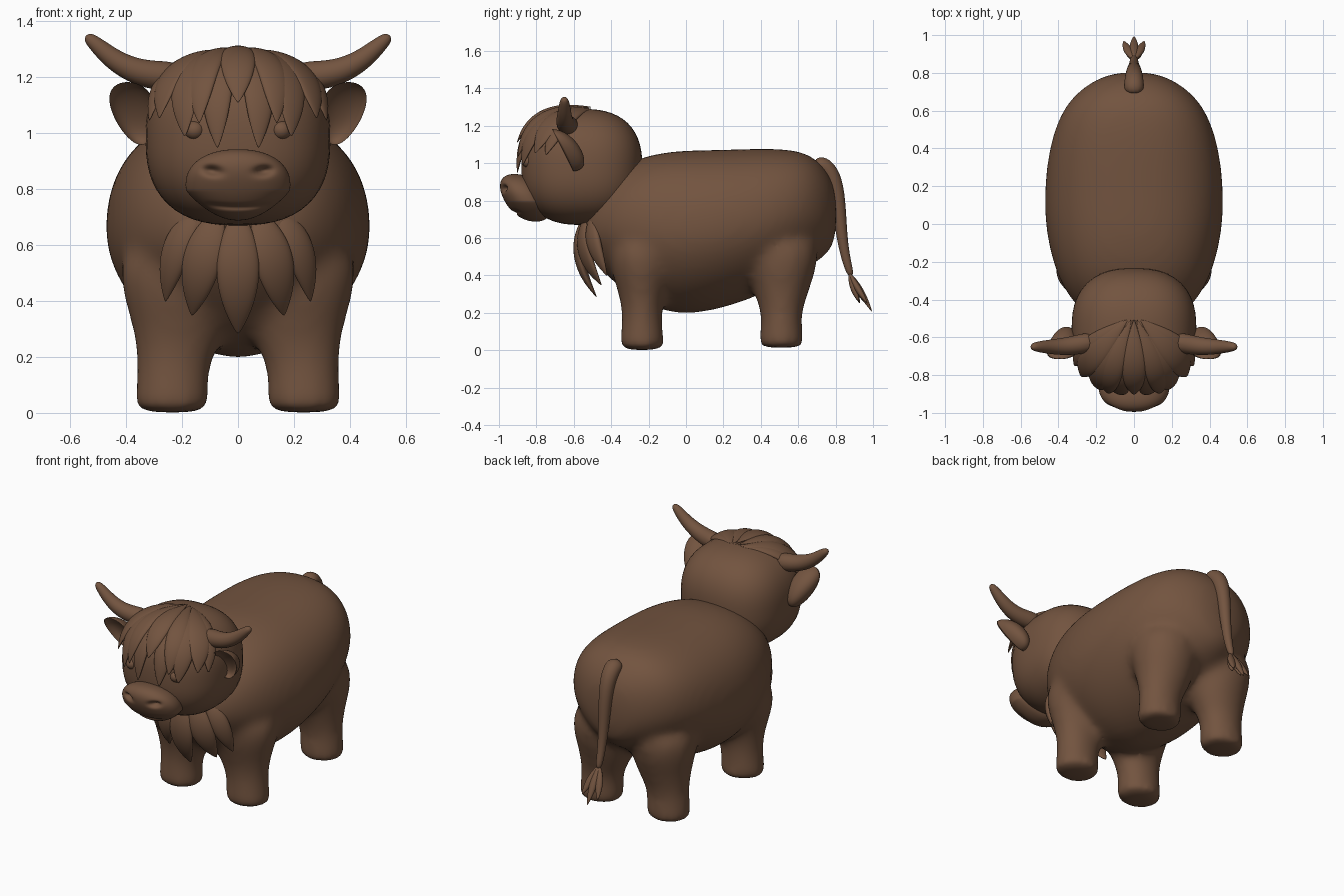
import bpy, bmesh, math
from mathutils import Vector

if "Cube" in bpy.data.objects:
    bpy.data.objects.remove(bpy.data.objects["Cube"])

brown = bpy.data.materials.new("brown_coat")
brown.use_nodes = True
COLOR = (0.17, 0.088, 0.05, 1)
brown.diffuse_color = COLOR
brown.node_tree.nodes["Principled BSDF"].inputs["Base Color"].default_value = COLOR


def finish(name, bm, sub=0):
    """Turn a bmesh into a smooth, coloured object."""
    bmesh.ops.recalc_face_normals(bm, faces=bm.faces[:])
    mesh = bpy.data.meshes.new(name)
    for f in bm.faces:
        f.smooth = True
    bm.to_mesh(mesh)
    bm.free()
    mesh.materials.append(brown)
    obj = bpy.data.objects.new(name, mesh)
    bpy.context.collection.objects.link(obj)
    if sub:
        mod = obj.modifiers.new("subdivide", 'SUBSURF')
        mod.levels = mod.render_levels = sub
    return obj


def add_loft(bm, rings):
    """Skin a list of closed rings and cap both ends."""
    rows = [[bm.verts.new(p) for p in ring] for ring in rings]
    n = len(rows[0])
    for a, b in zip(rows, rows[1:]):
        for i in range(n):
            j = (i + 1) % n
            bm.faces.new((a[i], a[j], b[j], b[i]))
    bm.faces.new(rows[0])
    bm.faces.new(rows[-1][::-1])


def strip(name, pts, widths, thicks, normals, n=10):
    """Loft flattened oval sections along a path: horns, tail and hair locks."""
    rings = []
    for i, p in enumerate(pts):
        tan = (pts[min(i + 1, len(pts) - 1)] - pts[max(i - 1, 0)]).normalized()
        side = tan.cross(normals[i]).normalized()
        up = side.cross(tan)
        rings.append([p + side * widths[i] * math.cos(a) + up * thicks[i] * math.sin(a)
                      for a in (math.tau * k / n for k in range(n))])
    bm = bmesh.new()
    add_loft(bm, rings)
    return finish(name, bm, 2)


def lock(name, pts, normals, width, thick, peak=1.3):
    """Leaf-shaped hair lock with a pointed tip."""
    ts = [i / (len(pts) - 1) for i in range(len(pts))]
    prof = [max(0.0, math.sin(math.pi * t ** peak)) ** 0.8 + 0.04 for t in ts]
    return strip(name, pts, [width * w for w in prof], [thick * w for w in prof], normals)


def bezier_lock(name, a, b, c, normal, width, thick, peak=1.0):
    a, b, c = Vector(a), Vector(b), Vector(c)
    pts = [a * (1 - t) ** 2 + b * 2 * t * (1 - t) + c * t * t for t in (k / 7 for k in range(8))]
    return lock(name, pts, [Vector(normal).normalized()] * 8, width, thick, peak)


def blob(name, center, radii, p=2.0, deform=None, segs=48):
    """Superellipsoid, optionally reshaped by a rule on its local points."""
    bm = bmesh.new()
    bmesh.ops.create_uvsphere(bm, u_segments=segs, v_segments=segs * 2 // 3, radius=1)
    for v in bm.verts:
        d = v.co / sum(abs(c) ** p for c in v.co) ** (1 / p)
        q = Vector(d[i] * radii[i] for i in range(3))
        v.co = (deform(q) if deform else q) + Vector(center)
    return finish(name, bm)


# Body with a keeled belly, and flaring legs, fused into one soft skin
bm = bmesh.new()
STATIONS = [  # y, top, bottom, half width
    (-.55, .72, .57, .12), (-.5, .83, .48, .24), (-.4, .95, .37, .34),
    (-.25, 1.035, .25, .42), (-.05, 1.07, .18, .468), (.15, 1.07, .205, .48),
    (.4, 1.08, .285, .455), (.58, 1.075, .4, .395), (.69, 1.035, .46, .315),
    (.77, .94, .52, .2), (.805, .84, .6, .09)]
rings = []
for y, top, bot, hw in STATIONS:
    ring = []
    for k in range(32):
        a = math.tau * k / 32
        c, s = math.cos(a), math.sin(a)
        p = 2.4 if s > 0 else 1.75
        r = (abs(c) ** p + abs(s) ** p) ** (-1 / p)
        ring.append((hw * r * c, y, (top + bot) / 2 + (top - bot) / 2 * r * s))
    rings.append(ring)
add_loft(bm, rings)
LEG = [  # z, inner x, outer x, half depth
    (0, .097, .373, .122), (.02, .097, .373, .122), (.08, .102, .367, .117),
    (.17, .1, .361, .107), (.25, .06, .37, .115), (.34, .02, .39, .14),
    (.45, 0, .425, .175), (.62, .02, .43, .17)]
for name_y, base, flare, tuck in ((-.235, 0, 1.0, 0), (.51, .012, 1.15, .035)):
    for sx in (1, -1):
        rings = []
        for z, xi, xo, hy in LEG:
            if z > .2:
                hy, xo = hy * flare, xo - tuck * (z - .2) / .4
            rings.append([(sx * ((xi + xo) / 2 + (xo - xi) / 2 * math.cos(a)),
                           name_y + hy * math.sin(a), z + base)
                          for a in (math.tau * k / 20 for k in range(20))])
        add_loft(bm, rings)
body = finish("body_and_legs", bm, 2)
remesh = body.modifiers.new("fuse", 'REMESH')
remesh.mode = 'VOXEL'
remesh.voxel_size = .02
remesh.use_smooth_shade = True
soften = body.modifiers.new("soften", 'SMOOTH')
soften.factor = .5
soften.iterations = 25

# Head
HC, HR, HP = Vector((0, -.557, .98)), (.33, .323, .31), 2.5
blob("head", HC, HR, HP)


def on_head(d, lift):
    r = sum(abs(d[i] / HR[i]) ** HP for i in range(3)) ** (-1 / HP)
    return HC + d * r * lift


# Muzzle with nostril dents and a mouth groove
def shape_muzzle(q):
    x, y, z = q
    x *= 1 + min(z + .02, 0) * 3.2
    if y < 0:
        for sx in (1, -1):
            u, w = (x * sx - .092) / .03, (z - .05 - .12 * (x * sx - .092)) / .016
            y += .035 * math.exp(-u * u - w * w)
        line = (z + .08 - .8 * x * x) / .009
        y += .014 * math.exp(-line * line) * max(0, 1 - (x / .12) ** 4)
    return Vector((x, y - .45 * z, z))


blob("muzzle", (0, -.86, .815), (.187, .118, .127), 2.2, shape_muzzle, 96)


# Ears: deep cups open to the front, narrowing towards the bottom
def shape_ear(q):
    y = q.y if q.y > 0 else -q.y * .65
    x = q.x * (1 + 2.2 * q.z) + .22 * q.z
    return Vector((x, y - .5 * q.z - .035, q.z))


for sx, side in ((1, "left"), (-1, "right")):
    # Mirror the cup by flipping its local x
    blob(side + "_ear", (sx * .37, -.625, 1.07), (.078, .1, .112), 2.1,
         lambda q: Vector((sx * c if i == 0 else c for i, c in enumerate(shape_ear(q)))), 40)
    blob(side + "_eye", (sx * .155, -.842, 1.01), (.036, .036, .034), segs=24)
    # Horn
    path = [(.2, -.62, 1.2, .058), (.3, -.64, 1.205, .054), (.38, -.65, 1.225, .047),
            (.45, -.65, 1.265, .039), (.505, -.65, 1.315, .03), (.545, -.65, 1.35, .018)]
    radii = [p[3] for p in path]
    strip(side + "_horn", [Vector((sx * p[0], p[1], p[2])) for p in path],
          radii, radii, [Vector((0, -1, 0))] * 6, 12)

# Fringe: locks running from the crown over the forehead
FRINGE = [  # tip direction, half width, lift off the head
    (.36, -.22, .07, .055, 1.01), (.28, -.25, .07, .07, 1.02), (.185, -.31, .005, .07, 1.015),
    (.07, -.33, -.035, .06, 1.015), (.13, -.32, .05, .06, 1.035), (0, -.33, .12, .065, 1.05)]
for k, (x, y, z, width, lift) in enumerate(FRINGE):
    for sx in ((1, -1) if x else (1,)):
        start = Vector((sx * x * .12, .05, .31)).normalized()
        end = Vector((sx * x, y, z)).normalized()
        dirs = [start.slerp(end, t / 8) for t in range(9)]
        pts = [on_head(d, lift - .01 + .075 * (i / 8) ** 3) for i, d in enumerate(dirs)]
        lock("fringe_lock_%d_%s" % (k, "left" if sx > 0 else "right"), pts, dirs, width, .022)

# Chest hair
bezier_lock("chest_lock_middle", (0, -.53, .74), (0, -.645, .52), (0, -.475, .28), (0, -1, 0), .08, .03)
for sx, side in ((1, "left"), (-1, "right")):
    bezier_lock("chest_lock_inner_" + side, (sx * .06, -.52, .74), (sx * .14, -.61, .56),
                (sx * .165, -.45, .345), (sx * .3, -1, 0), .075, .03)
    bezier_lock("chest_lock_outer_" + side, (sx * .12, -.49, .74), (sx * .24, -.54, .62),
                (sx * .26, -.42, .395), (sx * .6, -1, 0), .06, .03)

# Tail and its tuft
path = [(.69, .98, .05), (.73, .995, .055), (.785, .935, .05), (.815, .8, .04),
        (.828, .65, .033), (.85, .5, .025), (.885, .39, .02)]
radii = [p[2] for p in path]
strip("tail", [Vector((0, p[0], p[1])) for p in path], radii, radii, [Vector((1, 0, 0))] * 7, 12)
for k, (x, y, z) in enumerate([(-.055, .97, .24), (.055, .97, .25), (0, .995, .205),
                               (-.03, .93, .25), (.03, .925, .26)]):
    bezier_lock("tail_tuft_%d" % k, (0, .87, .42), (x * .6, y * .5 + .43, .33), (x, y, z),
                (x, 1, .4), .024, .018)
